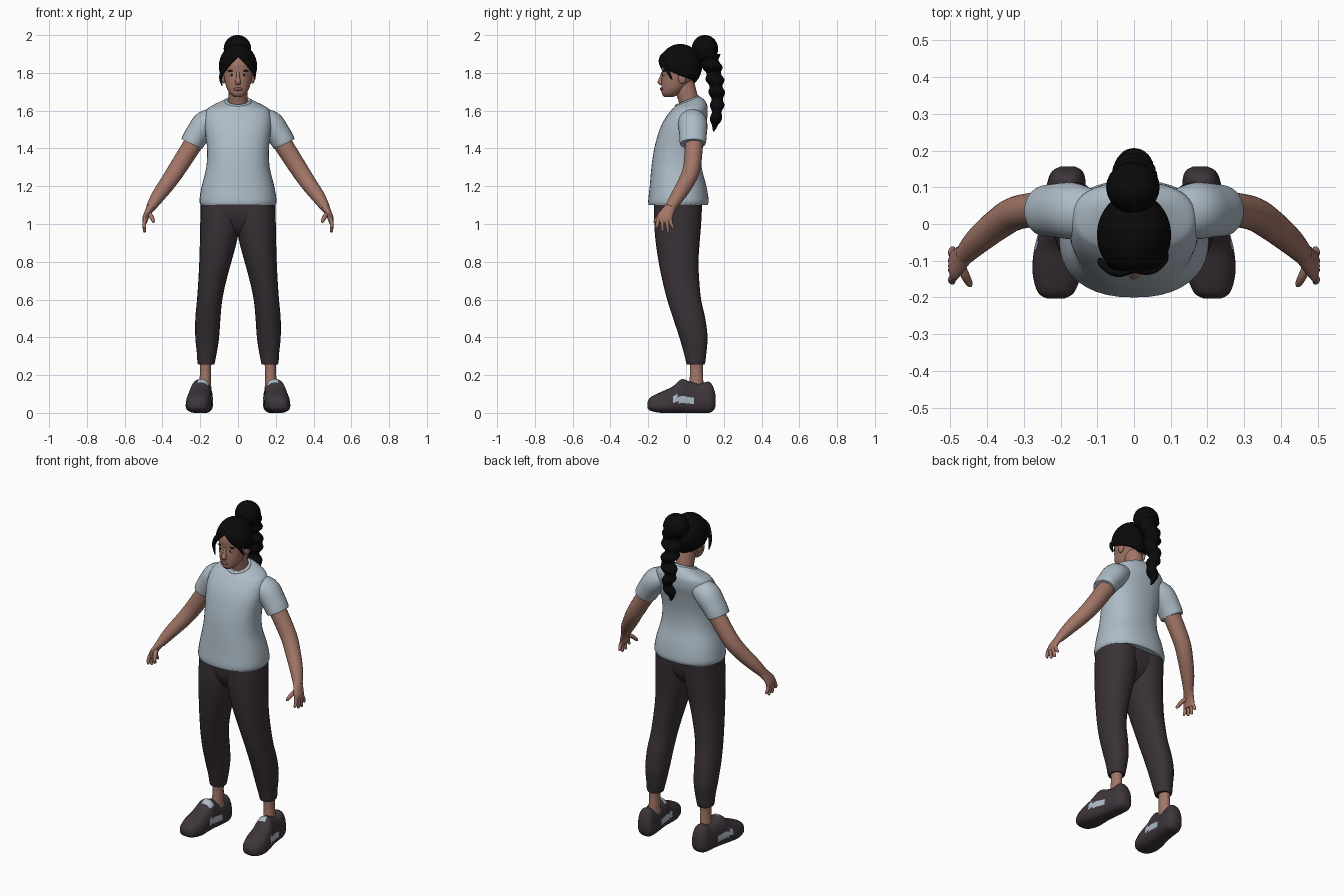
import bpy, bmesh, math
from mathutils import Vector, Matrix

if "Cube" in bpy.data.objects:
    bpy.data.objects.remove(bpy.data.objects["Cube"])


def material(name, r, g, b):
    m = bpy.data.materials.new(name)
    m.diffuse_color = (r, g, b, 1)
    m.use_nodes = True
    m.node_tree.nodes["Principled BSDF"].inputs["Base Color"].default_value = m.diffuse_color
    return m


SKIN = material("skin", .36, .18, .135)
SHIRT = material("pale blue cloth", .42, .50, .57)
PANTS = material("dark plum cloth", .04, .03, .036)
SHOE = material("dark plum shoe", .048, .036, .043)
HAIR = material("black hair", .003, .003, .003)
LIPS = material("lip", .23, .085, .075)
WHITE = material("eye white", .55, .52, .50)
X, Y, Z = Vector((1, 0, 0)), Vector((0, 1, 0)), Vector((0, 0, 1))


def finish(name, bm, mats, mirror=False, angle=45):
    bmesh.ops.recalc_face_normals(bm, faces=bm.faces[:])
    me = bpy.data.meshes.new(name)
    bm.to_mesh(me)
    bm.free()
    for m in mats:
        me.materials.append(m)
    me.shade_smooth()
    me.set_sharp_from_angle(angle=math.radians(angle))
    ob = bpy.data.objects.new(name, me)
    bpy.context.collection.objects.link(ob)
    if mirror:
        ob.modifiers.new("mirror", 'MIRROR')
    return ob


def spline(rows, sub):
    """Catmull-Rom through rows of numbers."""
    out = []
    for i in range(len(rows) - 1):
        p0, p1 = rows[max(i - 1, 0)], rows[i]
        p2, p3 = rows[i + 1], rows[min(i + 2, len(rows) - 1)]
        for k in range(sub):
            t = k / sub
            out.append([.5 * (2 * b + (c - a) * t + (2 * a - 5 * b + 4 * c - d) * t * t
                              + (3 * b - a - 3 * c + d) * t ** 3)
                        for a, b, c, d in zip(p0, p1, p2, p3)])
    return out + [list(rows[-1])]


def loft_mesh(rows, ref=Y, axis=None, n=2.0, segs=24, sub=4):
    """Skin of ellipses; each row is x, y, z, half width, half depth (along ref), tilt."""
    pts = spline([list(r) + [0] * (6 - len(r)) for r in rows], sub)
    bm = bmesh.new()
    rings = []
    for i, p in enumerate(pts):
        c = Vector(p[:3])
        t = axis or (Vector(pts[min(i + 1, len(pts) - 1)][:3])
                     - Vector(pts[max(i - 1, 0)][:3])).normalized()
        v = (ref - t * ref.dot(t)).normalized()
        u = v.cross(t)
        a, b, ring = max(p[3], .001), max(p[4], .001), []
        for k in range(segs):
            w = 2 * math.pi * k / segs
            co, si = math.cos(w), math.sin(w)
            co = math.copysign(abs(co) ** (2 / n), co)
            si = math.copysign(abs(si) ** (2 / n), si)
            ring.append(bm.verts.new(c + u * a * co + v * b * si + t * p[5] * b * si))
        rings.append(ring)
    for r, s in zip(rings, rings[1:]):
        for k in range(segs):
            j = (k + 1) % segs
            bm.faces.new((r[k], r[j], s[j], s[k]))
    bm.faces.new(rings[0])
    bm.faces.new(rings[-1])
    return bm


def loft(name, rows, mat, mirror=False, **kw):
    return finish(name, loft_mesh(rows, **kw), [mat], mirror)


def ball(name, loc, size, mat, mirror=False, segs=24):
    bm = bmesh.new()
    mx = Matrix.Translation(loc) @ Matrix.Diagonal((*size, 1))
    bmesh.ops.create_uvsphere(bm, u_segments=segs, v_segments=segs // 2, radius=1, matrix=mx)
    return finish(name, bm, [mat], mirror, 60)


def span(z, x0, x1, y0, y1, tilt=0):
    """Horizontal ring given by its limits."""
    return ((x0 + x1) / 2, (y0 + y1) / 2, z, (x1 - x0) / 2, (y1 - y0) / 2, tilt)


# Shirt body, sleeves and neckband
body = [(1.10, .197, -.197, .113), (1.125, .204, -.2, .12), (1.2, .192, -.192, .108),
        (1.3, .168, -.183, .083), (1.4, .164, -.168, .08), (1.5, .175, -.14, .097),
        (1.56, .177, -.11, .112), (1.60, .168, -.08, .115), (1.62, .148, -.07, .112, .1),
        (1.64, .10, -.062, .095, .25), (1.65, .066, -.055, .07, .4)]
loft("shirt", [span(r[0], -r[1], r[1], r[2], r[3], *r[4:]) for r in body], SHIRT,
     axis=Z, n=2.3, segs=40)
loft("sleeve", [(.09, .02, 1.57, .045, .06), (.165, .035, 1.535, .07, .077),
                (.215, .037, 1.475, .065, .073), (.24, .036, 1.435, .062, .07),
                (.246, .036, 1.424, .059, .067)], SHIRT, True)
bpy.ops.mesh.primitive_torus_add(location=(0, .008, 1.648), rotation=(math.radians(22), 0, 0),
                                 major_radius=.062, minor_radius=.009,
                                 major_segments=32, minor_segments=8)
neckband = bpy.context.object
neckband.name = "neckband"
neckband.data.materials.append(SHIRT)
neckband.data.shade_smooth()

# Trousers: legs plus the pelvis that joins them
legs = [(1.12, -.02, .198, -.168, .086), (1.0, -.01, .2, -.168, .08), (.9, .008, .202, -.16, .072),
        (.8, .035, .205, -.145, .066), (.7, .062, .21, -.125, .07), (.6, .083, .217, -.1, .08),
        (.5, .093, .226, -.068, .102), (.4, .10, .226, -.035, .114), (.32, .112, .218, -.012, .108),
        (.27, .122, .215, 0, .102), (.255, .125, .21, .004, .097)]
loft("trouser_leg", [span(*r) for r in legs], PANTS, True, axis=-Z, n=2.2)
loft("trouser_seat", [span(1.13, -.196, .196, -.165, .083), span(1.05, -.19, .19, -.163, .076),
                      span(.98, -.14, .14, -.135, .05), span(.935, -.06, .06, -.09, .0)],
     PANTS, axis=-Z, n=2.3, segs=32)
loft("ankle", [(.172, .055, .30, .034, .038), (.172, .055, .22, .029, .034),
               (.175, .055, .12, .034, .04)], SKIN, True)

# Shoes, with pale side flashes and tongue
shoe = [(-.203, .214, .025, .025, .06), (-.185, .213, .052, .01, .085), (-.13, .21, .07, 0, .112),
        (-.07, .206, .071, 0, .14), (-.025, .2, .067, 0, .178), (.015, .194, .062, 0, .168),
        (.07, .187, .059, 0, .155), (.12, .183, .055, 0, .165), (.145, .181, .043, .012, .135),
        (.157, .18, .02, .035, .09)]
bm = loft_mesh([(x, y, (z0 + z1) / 2, w, (z1 - z0) / 2) for y, x, w, z0, z1 in shoe],
               ref=Z, axis=Y, n=2.7, segs=40, sub=6)
for v in bm.verts:
    v.co.x = .19 + (v.co.x - .19) * (1.04 - 1.7 * v.co.z)
bm.normal_update()
for f in bm.faces:
    c = f.calc_center_median()
    flash = abs(f.normal.x) > .6 and -.07 < c.y < .045 and abs(c.z - .068 + .12 * c.y) < .017
    tongue = c.z > .145 and abs(c.x - .18) < .03 and -.045 < c.y < -.01
    f.material_index = int(flash or tongue)
finish("shoe", bm, [SHOE, SHIRT], True)

# Arms and hands
loft("arm", [(.16, .045, 1.54, .052, .052), (.24, .042, 1.42, .05, .048), (.32, .03, 1.295, .047, .046),
             (.37, .0, 1.22, .043, .043), (.425, -.045, 1.145, .036, .037),
             (.463, -.085, 1.085, .025, .028)], SKIN, True)
loft("palm", [(.455, -.075, 1.098, .026, .028), (.478, -.10, 1.06, .018, .036),
              (.49, -.113, 1.03, .016, .042), (.493, -.117, 1.005, .011, .036)], SKIN, True, segs=16)
for i, (y0, y1, z1) in enumerate([(-.145, -.158, .975), (-.126, -.124, .958),
                                  (-.106, -.094, .955), (-.088, -.068, .972)]):
    loft(f"finger_{i + 1}", [(.49, y0, 1.03, .010, .011), (.497, (y0 + y1) / 2, 1.0, .010, .010),
                             (.494, y1, z1 + .008, .008, .008), (.492, y1, z1, .003, .003)],
         SKIN, True, segs=10)
loft("thumb", [(.478, -.10, 1.065, .012, .012), (.46, -.14, 1.04, .012, .012),
               (.448, -.163, 1.015, .009, .009), (.446, -.168, 1.007, .003, .003)],
     SKIN, True, segs=10, ref=X)

# Neck and head
loft("neck", [(0, .03, 1.58, .056, .055), (0, .015, 1.65, .05, .052),
              (0, -.005, 1.72, .05, .055), (0, -.02, 1.78, .05, .05)], SKIN)
head = [(1.672, .02, -.115, -.07), (1.69, .042, -.128, -.03), (1.72, .06, -.129, .0),
        (1.76, .071, -.13, .035), (1.80, .078, -.127, .055), (1.85, .081, -.13, .068),
        (1.90, .07, -.11, .055), (1.935, .035, -.06, .02)]
loft("head", [span(z, -w, w, a, b) for z, w, a, b in head], SKIN, axis=Z, n=2.15, segs=32)
loft("nose", [(0, -.122, 1.805, .009, .008), (0, -.13, 1.775, .010, .010),
              (0, -.136, 1.752, .015, .015), (0, -.13, 1.737, .012, .010)], SKIN, axis=-Z, segs=16)
ball("lips", (0, -.129, 1.714), (.025, .009, .009), LIPS)
ball("eye", (.033, -.113, 1.789), (.015, .010, .007), WHITE, True, 16)
ball("iris", (.033, -.119, 1.789), (.006, .006, .006), HAIR, True, 12)
ball("eyebrow", (.036, -.116, 1.811), (.020, .008, .004), HAIR, True, 12)
ball("ear", (.077, -.02, 1.772), (.012, .022, .030), SKIN, True, 16)

# Swept hair cap: a dome whose rim follows the hairline
RIM = [(0, 62), (25, 76), (45, 93), (70, 107), (90, 115), (180, 142)]


def rim(deg):
    for (a, p), (b, q) in zip(RIM, RIM[1:]):
        if deg <= b:
            return math.radians(p + (q - p) * (deg - a) / (b - a))
    return math.radians(RIM[-1][1])


bm = bmesh.new()
SEG, STEP = 64, 16
top = bm.verts.new((0, -.03, 1.953))
prev = None
for j in range(1, STEP + 1):
    ring = []
    for k in range(SEG):
        th = 2 * math.pi * k / SEG
        deg = math.degrees(th)
        ph = rim(min(deg, 360 - deg)) * j / STEP
        ring.append(bm.verts.new((.101 * math.sin(ph) * math.sin(th),
                                  -.03 - .115 * math.sin(ph) * math.cos(th),
                                  1.835 + .118 * math.cos(ph))))
    for k in range(SEG):
        m = (k + 1) % SEG
        bm.faces.new((prev[k], prev[m], ring[m], ring[k]) if prev else (top, ring[m], ring[k]))
    prev = ring
cap = finish("hair_cap", bm, [HAIR], angle=60)
thick = cap.modifiers.new("thickness", 'SOLIDIFY')
thick.thickness = .014
thick.offset = -1

# Loose front strands
loft("long_strand", [(.0, -.125, 1.895, .008, .008), (-.045, -.135, 1.86, .016, .010),
                     (-.08, -.115, 1.81, .012, .010), (-.092, -.10, 1.77, .008, .008),
                     (-.084, -.10, 1.73, .002, .002)], HAIR, segs=12)
loft("short_strand", [(.0, -.125, 1.895, .008, .008), (.045, -.128, 1.86, .014, .010),
                      (.08, -.10, 1.815, .012, .010), (.09, -.075, 1.765, .003, .003)], HAIR, segs=12)

# Bun and wavy ponytail
ball("bun", (-.003, .1, 1.927), (.073, .07, .074), HAIR)
tail = []
for i in range(45):
    t = i / 44
    w = 2 * math.pi * 6 * t
    r = (.056 - .032 * t) * (1 + .16 * math.cos(w)) * min(1, (1 - t) * 8 + .1)
    tail.append((.010 * math.sin(w / 2), .12 + .045 * math.sin(math.pi * .8 * t),
                 1.9 - .41 * t, r, r * .95))
loft("ponytail", tail, HAIR, axis=-Z, segs=20, sub=2)
